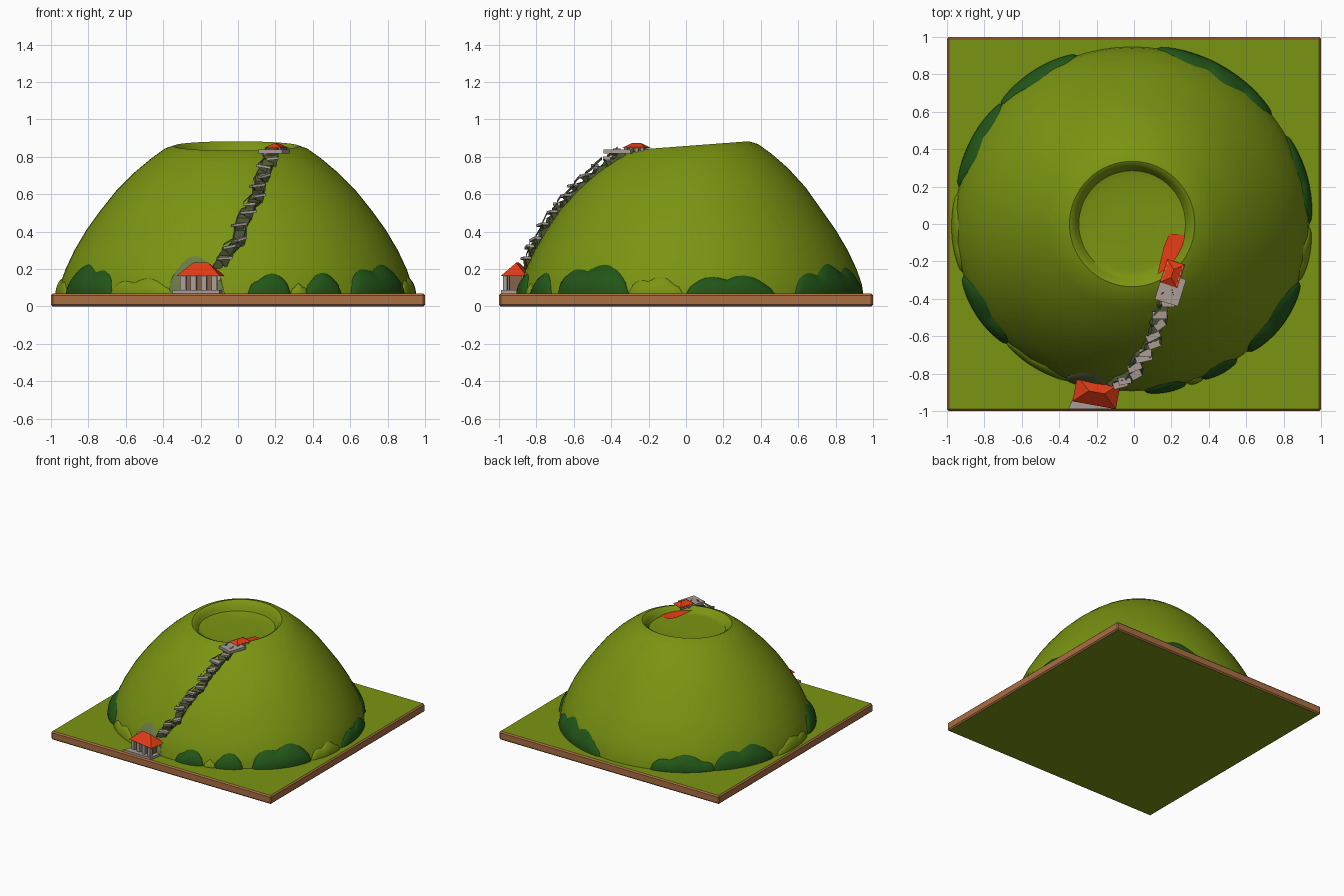
import bpy, bmesh, math, random
from mathutils import Vector, Matrix

if "Cube" in bpy.data.objects:
    bpy.data.objects.remove(bpy.data.objects["Cube"])

random.seed(4)

def material(name, rgb):
    m = bpy.data.materials.new(name)
    m.diffuse_color = (*rgb, 1)
    m.use_nodes = True
    m.node_tree.nodes["Principled BSDF"].inputs["Base Color"].default_value = m.diffuse_color
    return m

GRASS = material("grass green", (0.195, 0.296, 0.006))
BUSH = material("bush green", (0.016, 0.092, 0.009))
EARTH = material("earth brown", (0.40, 0.155, 0.055))
ROOF = material("roof red", (0.75, 0.045, 0.008))
STONE = material("stone grey", (0.40, 0.34, 0.30))
MOSS = material("mossy stone", (0.09, 0.11, 0.045))
SAGE = material("sage scrub", (0.15, 0.20, 0.06))
WOOD = material("wall brown", (0.22, 0.12, 0.07))

def make(name, verts, faces, mat, smooth=False):
    me = bpy.data.meshes.new(name)
    me.from_pydata([tuple(v) for v in verts], [], faces)
    me.materials.append(mat)
    bm = bmesh.new()
    bm.from_mesh(me)
    bmesh.ops.recalc_face_normals(bm, faces=bm.faces)
    bm.to_mesh(me)
    bm.free()
    ob = bpy.data.objects.new(name, me)
    bpy.context.collection.objects.link(ob)
    if smooth:
        bpy.ops.object.select_all(action='DESELECT')
        bpy.context.view_layer.objects.active = ob
        ob.select_set(True)
        bpy.ops.object.shade_smooth_by_angle(angle=math.radians(40))
    return ob

BOX_FACES = [(0, 1, 3, 2), (4, 6, 7, 5), (0, 4, 5, 1), (2, 3, 7, 6), (0, 2, 6, 4), (1, 5, 7, 3)]

def box(name, size, mat, matrix):
    v = [matrix @ Vector((x * size[0] / 2, y * size[1] / 2, z * size[2] / 2))
         for x in (-1, 1) for y in (-1, 1) for z in (-1, 1)]
    return make(name, v, BOX_FACES, mat)

# Ground slab: grass on top and bottom, earth round the edge
slab = box("ground_slab", (2, 2, 0.07), GRASS, Matrix.Translation((0, 0, 0.035)))
slab.data.materials.append(EARTH)
bm = bmesh.new()
bm.from_mesh(slab.data)
bmesh.ops.bevel(bm, geom=bm.edges[:], offset=0.01, segments=1, affect='EDGES')
bm.normal_update()
for f in bm.faces:
    f.material_index = 0 if abs(f.normal.z) > 0.9 else 1
bm.to_mesh(slab.data)
bm.free()

# Hill: a turned profile with a tilted rim and a shallow crater
OUTER = [(0.95, 0.05), (0.94, 0.12), (0.912, 0.2), (0.865, 0.3), (0.80, 0.41), (0.728, 0.51),
         (0.64, 0.62), (0.545, 0.715), (0.455, 0.79), (0.385, 0.84), (0.335, 0.858)]
CRATER = [(0.318, 0.85), (0.30, 0.825), (0.285, 0.803), (0.25, 0.797), (0.12, 0.795)]

def place(a, r, z, tilt=1.0):
    front = max(0, -math.sin(a)) ** 2
    r -= 0.055 * front * min(1, max(0, (r - 0.4) / 0.4))
    x, y = -0.01 + r * math.cos(a), r * math.sin(a)
    w = min(1, max(0, (z - 0.5) / 0.35)) * tilt
    return Vector((x, y, z + w * 0.075 * y))

def hill_point(a, z, off=0.0):
    """Point on the outer slope at angle a and height z, pushed outward by off."""
    for (r0, z0), (r1, z1) in zip(OUTER, OUTER[1:]):
        if z <= z1 or z1 == OUTER[-1][1]:
            t = (z - z0) / (z1 - z0)
            p = place(a, r0 + t * (r1 - r0), z)
            s = Vector((math.cos(a) * (z1 - z0), math.sin(a) * (z1 - z0), r0 - r1)).normalized()
            return p + s * off

SEG = 72
rings = [(r, z, 1.0) for r, z in OUTER] + [(r, z, t) for (r, z), t in zip(CRATER, (1, .7, .3, .1, 0))]
verts = [place(2 * math.pi * i / SEG, r, z, t) for r, z, t in rings for i in range(SEG)]
faces = [(k * SEG + i, k * SEG + (i + 1) % SEG, (k + 1) * SEG + (i + 1) % SEG, (k + 1) * SEG + i)
         for k in range(len(rings) - 1) for i in range(SEG)]
faces.append(tuple((len(rings) - 1) * SEG + i for i in range(SEG)))
make("hill", verts, faces, GRASS, True)

# Scrub hugging the foot of the hill: lumpy shells on the slope
def shrub(name, a0, a1, height, thick, mat, lumps):
    n, m = max(8, int((a1 - a0) * 0.8)), 6
    ph = random.uniform(0, 3)
    v = []
    for i in range(n + 1):
        u = i / n
        env = max(0.0, math.sin(math.pi * u)) ** 0.4
        h = height * env * (0.72 + 0.28 * abs(math.sin(ph + math.pi * lumps * u)))
        for j in range(m + 1):
            t = j / m
            bulge = thick * env * math.sin(math.pi * (0.35 + 0.65 * t)) - (0.006 if j == m else 0)
            v.append(hill_point(math.radians(a0 + (a1 - a0) * u), 0.06 + max(h, 0.01) * t, bulge))
    f = [(i * (m + 1) + j, (i + 1) * (m + 1) + j, (i + 1) * (m + 1) + j + 1, i * (m + 1) + j + 1)
         for i in range(n) for j in range(m)]
    return make(name, v, f, mat, True)

for k, (a0, a1, h, th, lumps) in enumerate([
        (38, 82, 0.18, 0.028, 3), (0, 30, 0.12, 0.025, 2), (108, 138, 0.14, 0.03, 2),
        (137, 168, 0.17, 0.028, 2), (197, 224, 0.185, 0.035, 1.5), (312, 341, 0.185, 0.042, 1.5),
        (294, 308, 0.13, 0.028, 1), (274, 289, 0.13, 0.026, 1)]):
    shrub(f"bush_{k}", a0, a1, h, th, BUSH, lumps)
for k, (a0, a1, h) in enumerate([(170, 196, 0.10), (223, 248, 0.10), (289, 295, 0.07), (341, 359, 0.11)]):
    shrub(f"low_grass_tuft_{k}", a0, a1, h, 0.02, GRASS, 2)
shrub("scrub_behind_house", 246, 266, 0.235, 0.014, SAGE, 1)

# Small pavilion: plinth, wall, posts, hipped roof
def pavilion(prefix, centre, turn, w, d, wall_h, roof_h):
    M = Matrix.Translation(centre) @ Matrix.Rotation(turn, 4, 'Z')
    T = Matrix.Translation
    box(prefix + "_wall", (w * 0.68, d * 0.6, wall_h), WOOD, M @ T((0, d * 0.08, wall_h / 2)))
    for sx in (-1, -0.33, 0.33, 1):
        for sy in (-1, 1):
            box(prefix + "_post", (w * 0.13, w * 0.1, wall_h), STONE,
                M @ T((sx * w * 0.36, sy * d * 0.36, wall_h / 2)))
    z = wall_h - 0.006
    v = [(-w / 2, -d / 2, z), (w / 2, -d / 2, z), (w / 2, d / 2, z), (-w / 2, d / 2, z),
         (-w * 0.18, 0, z + roof_h), (w * 0.18, 0, z + roof_h)]
    make(prefix + "_roof", [M @ Vector(p) for p in v],
         [(3, 2, 1, 0), (0, 1, 5, 4), (1, 2, 5), (2, 3, 4, 5), (3, 0, 4)], ROOF)

make("lower_plinth", [(x, y, z) for z in (0.06, 0.088) for x, y in
     ((-0.35, -0.99), (-0.1, -0.99), (-0.08, -0.86), (-0.29, -0.84))],
     [(0, 1, 2, 3), (4, 5, 6, 7), (0, 1, 5, 4), (1, 2, 6, 5), (2, 3, 7, 6), (3, 0, 4, 7)], STONE)
pavilion("lower_house", (-0.2, -0.9, 0.085), -0.18, 0.235, 0.14, 0.085, 0.07)

# Upper shrine: terrace on the rim, red roof, red paving on the crater floor
box("upper_terrace", (0.13, 0.15, 0.022), STONE,
    Matrix.Translation((0.195, -0.35, 0.828)) @ Matrix.Rotation(-0.3, 4, 'Z'))
pavilion("upper_shrine", (0.205, -0.265, 0.825), 1.25, 0.13, 0.10, 0.028, 0.028)
make("crater_paving", [(0.12, -0.29, 0.812), (0.24, -0.30, 0.83), (0.285, -0.14, 0.812),
     (0.27, -0.06, 0.806), (0.19, -0.05, 0.804), (0.16, -0.12, 0.804)],
     [(0, 1, 2), (0, 2, 5), (2, 3, 4, 5)], ROOF)

# Winding stair up the slope: mossy ribbon, tilted landings, props and rails
ROUTE = [(263, 0.2), (267, 0.29), (270.5, 0.33), (272, 0.42), (274.5, 0.5), (278, 0.55),
         (281, 0.62), (283.5, 0.69), (288, 0.75), (294, 0.80), (299, 0.84)]

def route(t, off, side=0.0):
    s = min(t * (len(ROUTE) - 1), len(ROUTE) - 1.001)
    i, f = int(s), s % 1
    a = ROUTE[i][0] + f * (ROUTE[i + 1][0] - ROUTE[i][0])
    z = ROUTE[i][1] + f * (ROUTE[i + 1][1] - ROUTE[i][1])
    return hill_point(math.radians(a), z, off) + Vector((side, 0.3 * side, 0))

N = 26
v = []
for i in range(N + 1):
    o = 0.008 + 0.018 * (i % 2)
    wd = random.uniform(0.022, 0.038)
    v += [route(i / N, -0.02, -wd - 0.01), route(i / N, o, -wd),
          route(i / N, o, wd), route(i / N, -0.02, wd + 0.01)]
make("stair_ribbon", v, [(4 * i + j, 4 * i + j + 1, 4 * i + j + 5, 4 * i + j + 4)
                         for i in range(N) for j in range(3)], MOSS)

for k in range(12):
    t = (k + 0.6) / 12
    p = route(t, 0.03, 0.012 * (-1) ** k)
    M = (Matrix.Translation(p) @ Matrix.Rotation(random.uniform(-0.2, 0.7), 4, 'Z')
         @ Matrix.Rotation(random.uniform(-0.3, 0.3), 4, 'Y'))
    box(f"stair_landing_{k}", (random.uniform(0.06, 0.09), 0.04, 0.014), STONE, M)
    # wedge prop tapering down to the slope
    w = [(-0.03, -0.012, 0), (0.03, -0.012, 0), (0.03, 0.02, 0), (-0.03, 0.02, 0), (0.01, 0.01, -0.06)]
    make(f"stair_prop_{k}", [M @ Vector(q) for q in w],
         [(0, 1, 2, 3), (0, 1, 4), (1, 2, 4), (2, 3, 4), (3, 0, 4)], MOSS)
    # slanted rail running to the next landing
    q = route(min(1, t + 0.075), 0.04, 0.03 * (-1) ** k)
    e = Vector((0.005, 0, 0.008))
    s = p + Vector((0.03 * (-1) ** k, 0, 0.012))
    make(f"stair_rail_{k}", [s - e, s + e, q + e, q - e], [(0, 1, 2, 3)], MOSS)
